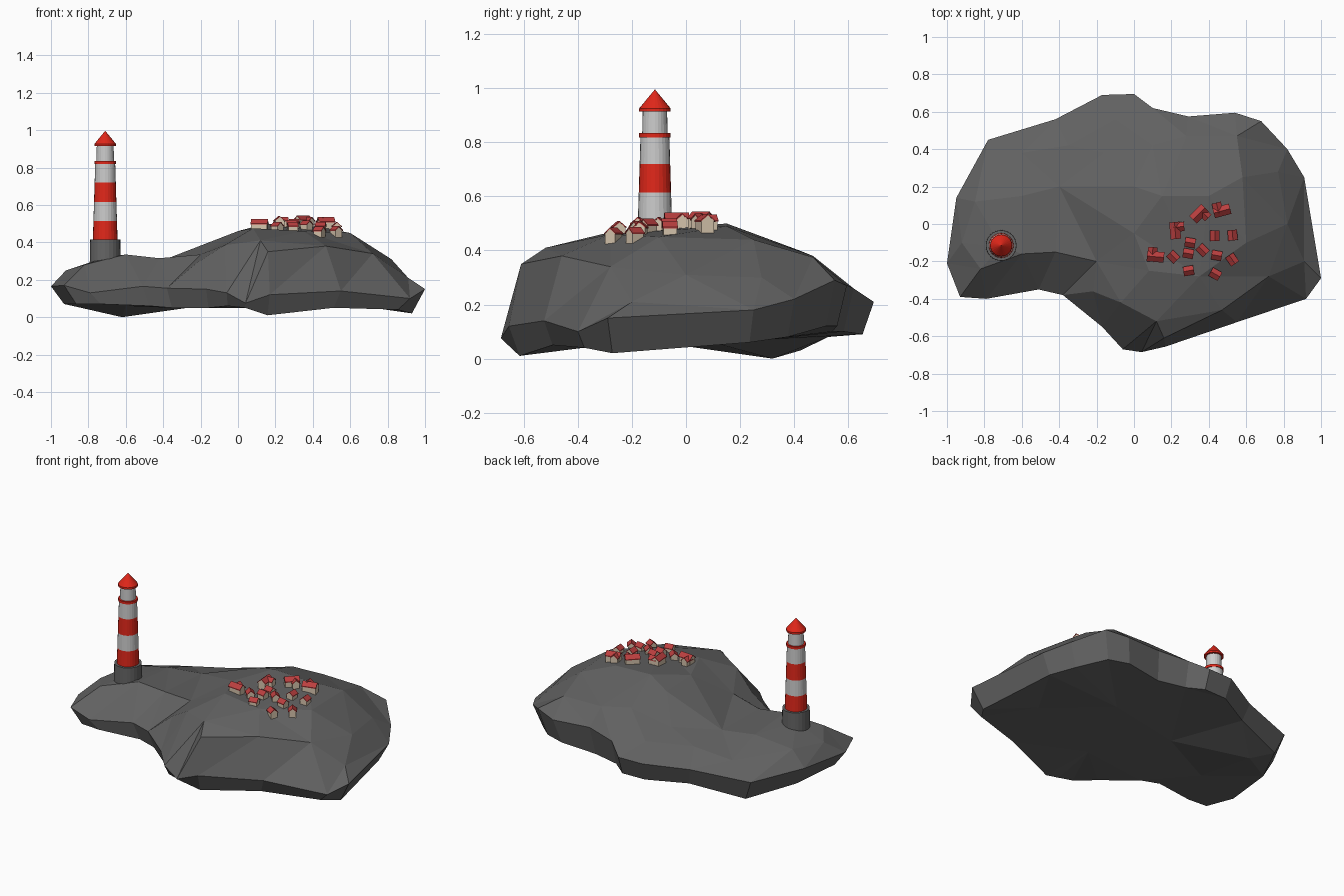
import bpy, bmesh, math
from mathutils import Vector, Matrix
from mathutils.geometry import delaunay_2d_cdt
from mathutils.bvhtree import BVHTree

if "Cube" in bpy.data.objects:
    bpy.data.objects.remove(bpy.data.objects["Cube"])


def material(name, rgb):
    m = bpy.data.materials.new(name)
    m.diffuse_color = (*rgb, 1)
    m.use_nodes = True
    m.node_tree.nodes["Principled BSDF"].inputs["Base Color"].default_value = m.diffuse_color
    return m


ROCK = material("rock", (0.12, 0.12, 0.12))
STONE = material("stone", (0.13, 0.13, 0.13))
RED = material("red", (0.75, 0.02, 0.01))
WHITE = material("white", (0.75, 0.75, 0.75))
WALL = material("wall", (0.68, 0.56, 0.42))
TILE = material("tile", (0.5, 0.05, 0.05))


def finish(bm, name, mats):
    bmesh.ops.recalc_face_normals(bm, faces=bm.faces)
    me = bpy.data.meshes.new(name)
    bm.to_mesh(me)
    for m in mats:
        me.materials.append(m)
    ob = bpy.data.objects.new(name, me)
    bpy.context.collection.objects.link(ob)
    return ob


# Island shoreline: x, y, upper rim height, lower rim height
SHORE = [
    (-1.0, -.21, .165, .07), (-.93, -.39, .17, .07), (-.79, -.40, .13, .07),
    (-.51, -.35, .165, .06), (-.38, -.38, .155, .05), (-.17, -.55, .15, .05),
    (-.06, -.67, .13, .06), (.04, -.685, .075, .05), (.17, -.655, .12, .01),
    (.55, -.525, .14, .05), (.92, -.40, .10, .04), (1.0, -.29, .15, .02),
    (.91, .25, .18, .06), (.82, .40, .22, .08), (.68, .55, .29, .12),
    (.54, .595, .27, .12), (.29, .575, .28, .10), (.10, .62, .26, .10),
    (0, .695, .21, .09), (-.17, .69, .21, .09), (-.42, .56, .19, .08),
    (-.78, .45, .16, .03), (-.95, .14, .18, .06)]
# Ridges and slopes of the upper surface
TOP = [
    (-.92, -.1, .25), (-.82, -.24, .28), (-.71, -.12, .32), (-.6, -.16, .335),
    (-.85, .12, .27), (-.6, .15, .31), (-.6, .38, .23), (-.42, -.15, .315),
    (-.4, .2, .305), (-.35, .42, .27), (-.2, -.2, .335), (-.22, -.36, .29),
    (-.16, .38, .33), (-.1, .56, .29), (0, .2, .45), (0, -.05, .46),
    (-.07, -.42, .385), (.08, -.25, .475), (.12, -.52, .41), (.16, -.61, .35),
    (.15, .15, .50), (.1, .42, .40), (.28, .47, .38), (.47, -.46, .38),
    (.35, -.28, .46), (.4, .15, .49), (.6, -.1, .45), (.58, .25, .44),
    (.55, .47, .375), (.72, -.28, .34), (.82, 0, .31), (.77, .28, .30),
    (.91, -.2, .21)]
BOTTOM = [(-.62, .32, .0), (-.6, -.1, .06), (-.2, .1, .06), (.1, -.3, .05),
          (.3, .2, .06), (.65, -.1, .06)]


def cap(bm, rim, inner):
    pts = [v.co.copy() for v in rim] + [Vector(p) for p in inner]
    verts = rim + [bm.verts.new(p) for p in inner]
    out = delaunay_2d_cdt([p.to_2d() for p in pts], [], [list(range(len(rim)))], 1, 1e-5)
    for f in out[2]:
        ids = [out[3][i][0] for i in f]
        if len(set(ids)) == 3:
            bm.faces.new([verts[i] for i in ids])


bm = bmesh.new()
upper = [bm.verts.new((x, y, h)) for x, y, h, l in SHORE]
lower = [bm.verts.new((x * .93, y * .94, l)) for x, y, h, l in SHORE]
n = len(SHORE)
for i in range(n):
    j = (i + 1) % n
    bm.faces.new((upper[i], upper[j], lower[j], lower[i]))
cap(bm, upper, TOP)
cap(bm, lower, BOTTOM)
bm.normal_update()
ground = BVHTree.FromBMesh(bm)
finish(bm, "island", [ROCK])
bm.free()


# Lighthouse sections, each a capped lathe
def lathe(name, profile, mat, sides=24):
    bm = bmesh.new()
    vs = [bm.verts.new((r, 0, z)) for r, z in [(0, profile[0][1])] + profile + [(0, profile[-1][1])]]
    es = [bm.edges.new(p) for p in zip(vs, vs[1:]) if (p[0].co - p[1].co).length > 1e-6]
    bmesh.ops.spin(bm, geom=vs + es, axis=(0, 0, 1), cent=(0, 0, 0),
                   angle=math.tau, steps=sides, use_duplicate=False)
    bmesh.ops.remove_doubles(bm, verts=bm.verts, dist=1e-5)
    ob = finish(bm, name, [mat])
    bm.free()
    ob.location = (-.71, -.115, 0)
    return ob


def tower_r(z):
    return .066 - (z - .415) * .031


lathe("lighthouse_base", [(.083, .27), (.081, .415)], STONE)
bands = [.415, .515, .615, .72, .82]
for i, (a, b) in enumerate(zip(bands, bands[1:])):
    lathe(f"tower_band_{i + 1}", [(tower_r(a), a), (tower_r(b), b)], WHITE if i % 2 else RED)
lathe("gallery_ring", [(.058, .818), (.058, .834)], RED)
lathe("lantern_room", [(.047, .834), (.045, .918)], WHITE)
lathe("lantern_roof", [(.058, .914), (.058, .926), (.001, .995)], RED)


# Village: gabled houses with chevron roofs
def prism(bm, section, length, mat):
    a = [bm.verts.new(mat @ Vector((x, -length / 2, z))) for x, z in section]
    b = [bm.verts.new(mat @ Vector((x, length / 2, z))) for x, z in section]
    bm.faces.new(a)
    bm.faces.new(b[::-1])
    for i in range(len(a)):
        j = (i + 1) % len(a)
        bm.faces.new((a[i], a[j], b[j], b[i]))


walls, roofs = bmesh.new(), bmesh.new()


def house(x, y, deg, w, length, eave):
    z = ground.ray_cast(Vector((x, y, 2)), Vector((0, 0, -1)))[0].z
    m = Matrix.Translation((x, y, z)) @ Matrix.Rotation(math.radians(deg), 4, 'Z')
    h, rise, t, o = w / 2, w * .42, .005, .004
    prism(walls, [(-h, -.02), (h, -.02), (h, eave), (0, eave + rise), (-h, eave)], length, m)
    d = o * rise / h
    prism(roofs, [(-h - o, eave - d), (0, eave + rise), (h + o, eave - d),
                  (h + o, eave - d + t), (0, eave + rise + t), (-h - o, eave - d + t)],
          length + .006, m)


SMALL = [(.30, -.10, 80), (.432, -.062, 0), (.527, -.06, 5), (.29, -.158, 80),
         (.21, -.175, 45), (.366, -.14, 45), (.442, -.168, 80), (.525, -.19, 35),
         (.292, -.25, 100), (.435, -.268, 60)]
for x, y, deg in SMALL:
    house(x, y, deg, .043, .05, .025)
# Larger houses with a side wing
for x, y, deg in [(.115, -.175, 85), (.22, -.035, 5), (.348, .055, -45), (.47, .07, 105)]:
    house(x, y, deg, .048, .085, .034)
    a = math.radians(deg)
    side = Vector((math.cos(a), math.sin(a))) * .022
    along = Vector((-math.sin(a), math.cos(a))) * .018
    house(x + side.x + along.x, y + side.y + along.y, deg + 90, .042, .05, .03)
finish(walls, "house_walls", [WALL])
finish(roofs, "house_roofs", [TILE])
